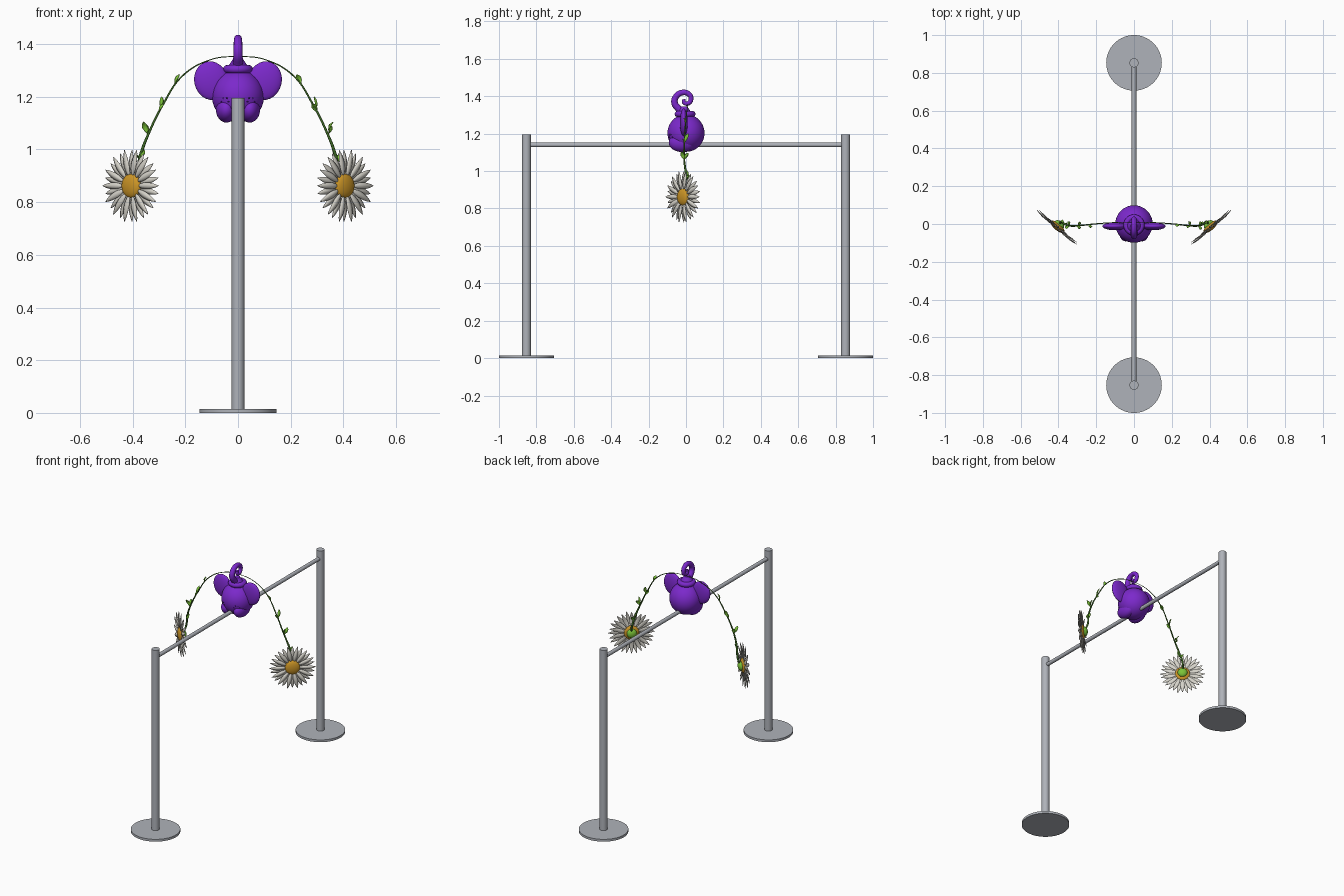
import bpy, bmesh, math
from mathutils import Vector, Matrix

cube = bpy.data.objects.get("Cube")
if cube:
    bpy.data.objects.remove(cube, do_unlink=True)


def material(name, rgb):
    m = bpy.data.materials.new(name)
    m.use_nodes = True
    m.diffuse_color = (*rgb, 1)
    m.node_tree.nodes["Principled BSDF"].inputs["Base Color"].default_value = (*rgb, 1)
    return m


STEEL = material("steel_grey", (0.43, 0.45, 0.49))
PURPLE = material("purple", (0.2, 0.022, 0.6))
DARK = material("dark_purple", (0.04, 0.005, 0.14))
WHITE = material("petal_white", (0.66, 0.64, 0.58))
GOLD = material("golden_yellow", (0.62, 0.31, 0.02))
STEM = material("stem_green", (0.05, 0.15, 0.02))
LEAF = material("leaf_green", (0.2, 0.55, 0.04))


def finish(obj, name, mat, angle=50):
    obj.name = name
    obj.data.materials.append(mat)
    bpy.ops.object.select_all(action='DESELECT')
    obj.select_set(True)
    bpy.context.view_layer.objects.active = obj
    if obj.type == 'MESH':
        bpy.ops.object.shade_smooth_by_angle(angle=math.radians(angle))
    return obj


def cylinder(name, mat, r, depth, loc, rot=(0, 0, 0), sides=32):
    bpy.ops.mesh.primitive_cylinder_add(vertices=sides, radius=r, depth=depth,
                                        location=loc, rotation=rot)
    return finish(bpy.context.object, name, mat)


def ellipsoid(name, mat, loc, radii, quat=None, segments=32):
    bpy.ops.mesh.primitive_uv_sphere_add(segments=segments, ring_count=segments // 2, location=loc)
    obj = bpy.context.object
    obj.scale = radii
    if quat:
        obj.rotation_mode = 'QUATERNION'
        obj.rotation_quaternion = quat
    return finish(obj, name, mat, 80)


def tube(name, mat, points, radii):
    """Tapered round tube along a smooth path."""
    curve = bpy.data.curves.new(name, 'CURVE')
    curve.dimensions = '3D'
    curve.bevel_depth = 1
    curve.bevel_resolution = 4
    curve.use_fill_caps = True
    spline = curve.splines.new('BEZIER')
    spline.bezier_points.add(len(points) - 1)
    for bp, p, r in zip(spline.bezier_points, points, radii):
        bp.co, bp.radius = p, r
        bp.handle_left_type = bp.handle_right_type = 'AUTO'
    obj = bpy.data.objects.new(name, curve)
    bpy.context.collection.objects.link(obj)
    return finish(obj, name, mat)


def blade(bm, matrix, length, width, lift, tip=0.6):
    """Pointed blade along local X with a raised midrib."""
    rows, last = 8, None
    for i in range(rows + 1):
        t = i / rows
        w = width / 2 * (0.04 + math.sin(math.pi * t ** (1 / (2 * tip))) ** 0.8 if 0 < t < 1 else 0.04)
        z = lift * math.sin(math.pi * t)
        row = [bm.verts.new(matrix @ Vector(p)) for p in
               ((t * length, -w, z), (t * length, 0, z + w * 0.35), (t * length, w, z))]
        if last:
            for a in (0, 1):
                bm.faces.new((last[a], row[a], row[a + 1], last[a + 1]))
        last = row


def blade_object(name, mat, bm, thickness):
    mesh = bpy.data.meshes.new(name)
    bm.to_mesh(mesh)
    bm.free()
    obj = bpy.data.objects.new(name, mesh)
    bpy.context.collection.objects.link(obj)
    mod = obj.modifiers.new("Thickness", 'SOLIDIFY')
    mod.thickness = thickness
    return finish(obj, name, mat, 40)


# Stand: two posts on round plates, joined by a bar
for side, label in ((-1, "front"), (1, "back")):
    y = side * 0.853
    cylinder(label + "_base_plate", STEEL, 0.147, 0.015, (0, y, 0.0075), sides=64)
    cylinder(label + "_post", STEEL, 0.024, 1.185, (0, y, 0.6025))
cylinder("cross_bar", STEEL, 0.012, 1.68, (0, 0, 1.14), (math.pi / 2, 0, 0))

# Purple head with ears, cheeks and freckles
HEAD = Vector((0, 0, 1.203))
ellipsoid("head", PURPLE, HEAD, (0.099, 0.099, 0.1), segments=48)
for s, label in ((-1, "right"), (1, "left")):
    ellipsoid(label + "_ear", PURPLE, (s * 0.102, -0.012, 1.261), (0.064, 0.021, 0.074),
              Matrix.Rotation(s * 0.25, 3, 'Y').to_quaternion())
    ellipsoid(label + "_cheek", PURPLE, (s * 0.044, -0.022, 1.152), (0.04, 0.07, 0.05))
    for i in range(6):
        a = i * math.tau / 6
        x, z = s * 0.05 + 0.014 * math.cos(a), -0.022 + 0.015 * math.sin(a)
        y = -math.sqrt(0.0995 ** 2 - x * x - z * z)
        normal = Vector((x, y, z))
        ellipsoid(label + "_freckle", DARK, HEAD + normal, (0.0035, 0.0035, 0.002),
                  normal.to_track_quat('Z', 'Y'), 8)

# Collar and curled trunk on top of the head
bpy.ops.mesh.primitive_torus_add(major_radius=0.04, minor_radius=0.016, major_segments=40,
                                 minor_segments=12, location=(0, -0.005, 1.305))
finish(bpy.context.object, "collar", PURPLE)
bpy.ops.mesh.primitive_cone_add(vertices=32, radius1=0.048, radius2=0.018, depth=0.045,
                                location=(0, -0.01, 1.322))
finish(bpy.context.object, "trunk_root", PURPLE)
trunk = [(-0.01, 1.29), (-0.035, 1.327), (-0.061, 1.365), (-0.05, 1.402), (-0.018, 1.42),
         (0.014, 1.412), (0.027, 1.387), (0.012, 1.362), (-0.01, 1.366), (-0.012, 1.384)]
tube("curled_trunk", PURPLE, [(0, y, z) for y, z in trunk],
     [0.02 - 0.0012 * i for i in range(len(trunk))])

# Vines, leaves and daisies, mirrored on both sides
for s, label in ((-1, "right"), (1, "left")):
    normal = Vector((s * 0.65, -0.76, 0)).normalized()
    quat = normal.to_track_quat('Z', 'Y')
    centre = Vector((s * 0.405, -0.015, 0.862))
    frame = Matrix.Translation(centre) @ quat.to_matrix().to_4x4()

    vine = [(0, 0.01, 1.355), (0.1, 0.008, 1.342), (0.21, 0, 1.28), (0.285, -0.008, 1.17),
            (0.335, -0.01, 1.07), (0.368, 0, 0.985), (0.385, 0.012, 0.91)]
    path = [Vector((s * x, y, z)) for x, y, z in vine] + [centre - normal * 0.01]
    tube(label + "_vine", STEM, path, [0.0015, 0.002, 0.003, 0.0038, 0.0045, 0.006, 0.006, 0.006])

    bm = bmesh.new()
    leaves = [((0.24, -0.004, 1.245), (-0.4, -0.2, 0.9), 0.045),
              ((0.295, -0.008, 1.15), (-0.1, 0.35, 0.9), 0.055),
              ((0.3, -0.008, 1.14), (-0.5, -0.3, 0.9), 0.04),
              ((0.345, -0.01, 1.06), (0.3, -0.3, 0.9), 0.05),
              ((0.345, -0.01, 1.06), (0.1, 0.5, 0.8), 0.045),
              ((0.368, 0, 0.96), (-0.2, 0.1, 0.9), 0.045),
              ((0.375, 0.005, 0.95), (0.3, 0.3, 0.8), 0.035)]
    for base, direction, length in leaves:
        d = Vector((s * direction[0], direction[1], direction[2]))
        m = d.to_track_quat('X', 'Z').to_matrix().to_4x4()
        blade(bm, Matrix.Translation((s * base[0], base[1], base[2])) @ m @
              Matrix.Rotation(0.9, 4, 'X'), length, 0.02, 0.006, 0.4)
    blade_object(label + "_leaves", LEAF, bm, 0.003)

    # Two alternating rings of petals
    bm = bmesh.new()
    count = 28
    for i in range(count):
        layer = i % 2
        spin = Matrix.Rotation(i * math.tau / count, 4, 'Z')
        place = Matrix.Translation((0.036, 0, 0.004 - 0.008 * layer))
        blade(bm, frame @ spin @ place, 0.104 - 0.004 * layer, 0.025, 0.004)
    blade_object(label + "_petals", WHITE, bm, 0.002)

    ellipsoid(label + "_daisy_centre", GOLD, centre, (0.046, 0.046, 0.018), quat)
    ellipsoid(label + "_calyx", LEAF, centre - normal * 0.014, (0.03, 0.03, 0.02), quat)
